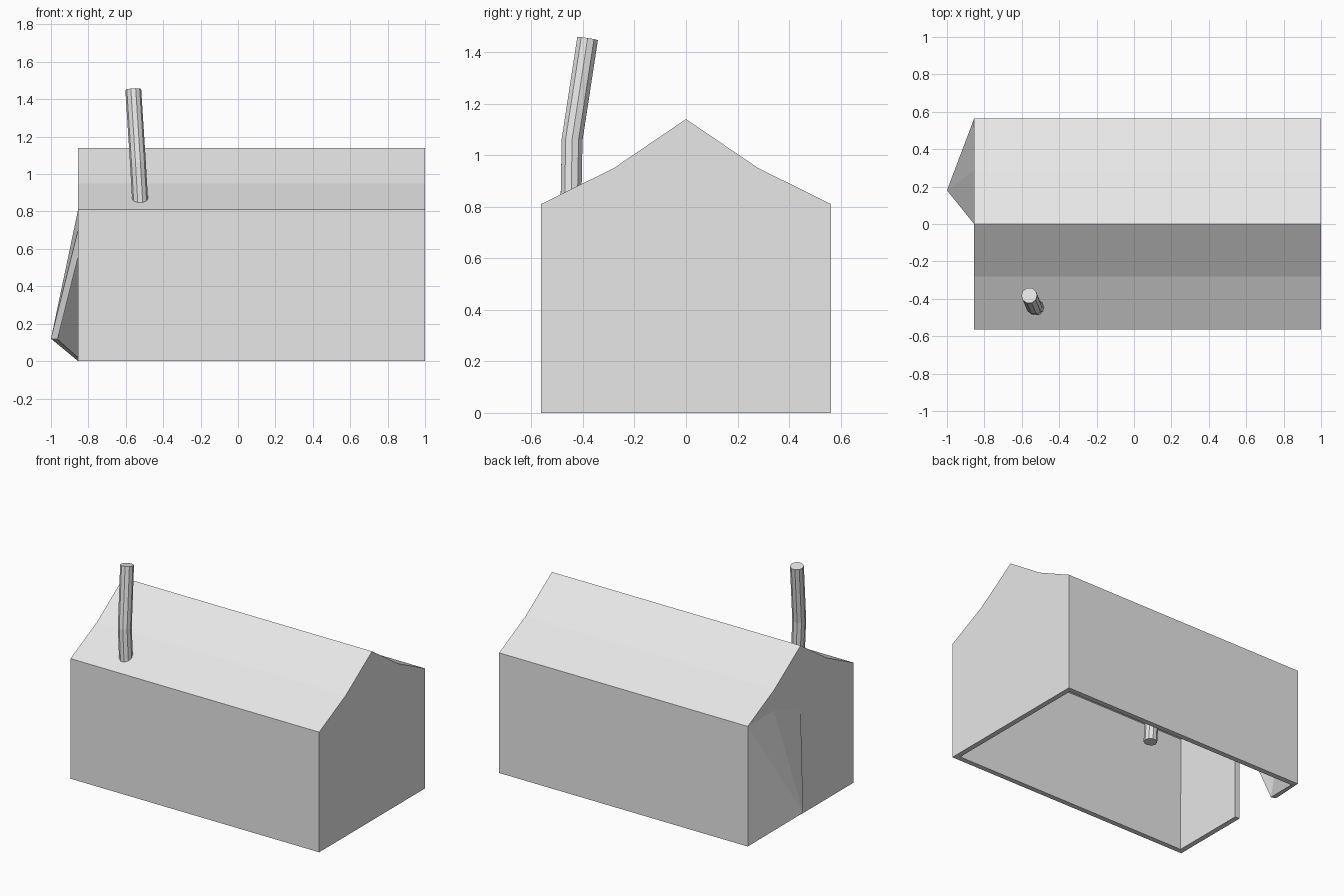
import bpy
import bmesh

cube = bpy.data.objects.get("Cube")
if cube:
    bpy.data.objects.remove(cube, do_unlink=True)

# Single flat colour
grey = bpy.data.materials.new("plain_grey")
grey.use_nodes = True
colour = (0.8, 0.8, 0.8, 1)
grey.diffuse_color = colour
grey.node_tree.nodes["Principled BSDF"].inputs["Base Color"].default_value = colour

LEFT, RIGHT = 1.0, -0.855        # gable positions along x
HALF, EAVE, RIDGE = 0.563, 0.81, 1.14
KINK_Y, KINK_Z = 0.28, 0.95

# Tent shell: cross-section running from the front foot over the ridge to the back foot
profile = [(-HALF, 0), (-HALF, EAVE), (-KINK_Y, KINK_Z), (0, RIDGE),
           (KINK_Y, KINK_Z), (HALF, EAVE), (HALF, 0)]
bm = bmesh.new()
plain = [bm.verts.new((LEFT, y, z)) for y, z in profile]
door = [bm.verts.new((RIGHT, y, z)) for y, z in profile]
ridge, kink, eave, foot = door[3:]

# Doorway points on the right gable, and the corner of the flap pulled outwards
hinge = bm.verts.new((RIGHT, HALF, 0.4))
fold = bm.verts.new((RIGHT, 0.285, EAVE))
slit_top = bm.verts.new((RIGHT, 0, 0.7))
slit_foot = bm.verts.new((RIGHT, 0, 0))
tip = bm.verts.new((-1, 0.18, 0.12))

# Walls and roof
for i in range(5):
    bm.faces.new((plain[i], plain[i + 1], door[i + 1], door[i]))
bm.faces.new((plain[5], plain[6], foot, hinge, eave))

# Gables: closed end, closed half and lintel of the doorway end
bm.faces.new(plain)
bm.faces.new(door[:4] + [slit_top, slit_foot])
bm.faces.new((ridge, kink, eave, fold, slit_top))

# Door flap, folded towards its pulled corner
for face in ((slit_top, fold, tip), (fold, eave, tip),
             (eave, hinge, tip), (hinge, foot, tip)):
    bm.faces.new(face)

bmesh.ops.recalc_face_normals(bm, faces=bm.faces)
bm.normal_update()
bm.faces.ensure_lookup_table()
if bm.faces[2].normal.z < 0:
    bmesh.ops.reverse_faces(bm, faces=bm.faces)
mesh = bpy.data.meshes.new("tent_shell")
bm.to_mesh(mesh)
bm.free()
mesh.materials.append(grey)
shell = bpy.data.objects.new("tent_shell", mesh)
bpy.context.collection.objects.link(shell)

# Cloth thickness, kept inside the outline
cloth = shell.modifiers.new("thickness", 'SOLIDIFY')
cloth.thickness = 0.035
cloth.offset = -1
cloth.use_even_offset = True

# Bent stove pipe through the front roof slope
curve = bpy.data.curves.new("stove_pipe", 'CURVE')
curve.dimensions = '3D'
curve.bevel_depth = 0.0425
curve.bevel_resolution = 3
curve.use_fill_caps = True
spline = curve.splines.new('POLY')
path = [(-0.51, -0.45, 0.62), (-0.535, -0.442, 1.06), (-0.56, -0.382, 1.452)]
spline.points.add(len(path) - 1)
for point, position in zip(spline.points, path):
    point.co = (*position, 1)
spline.use_smooth = False
curve.materials.append(grey)
pipe = bpy.data.objects.new("stove_pipe", curve)
bpy.context.collection.objects.link(pipe)
